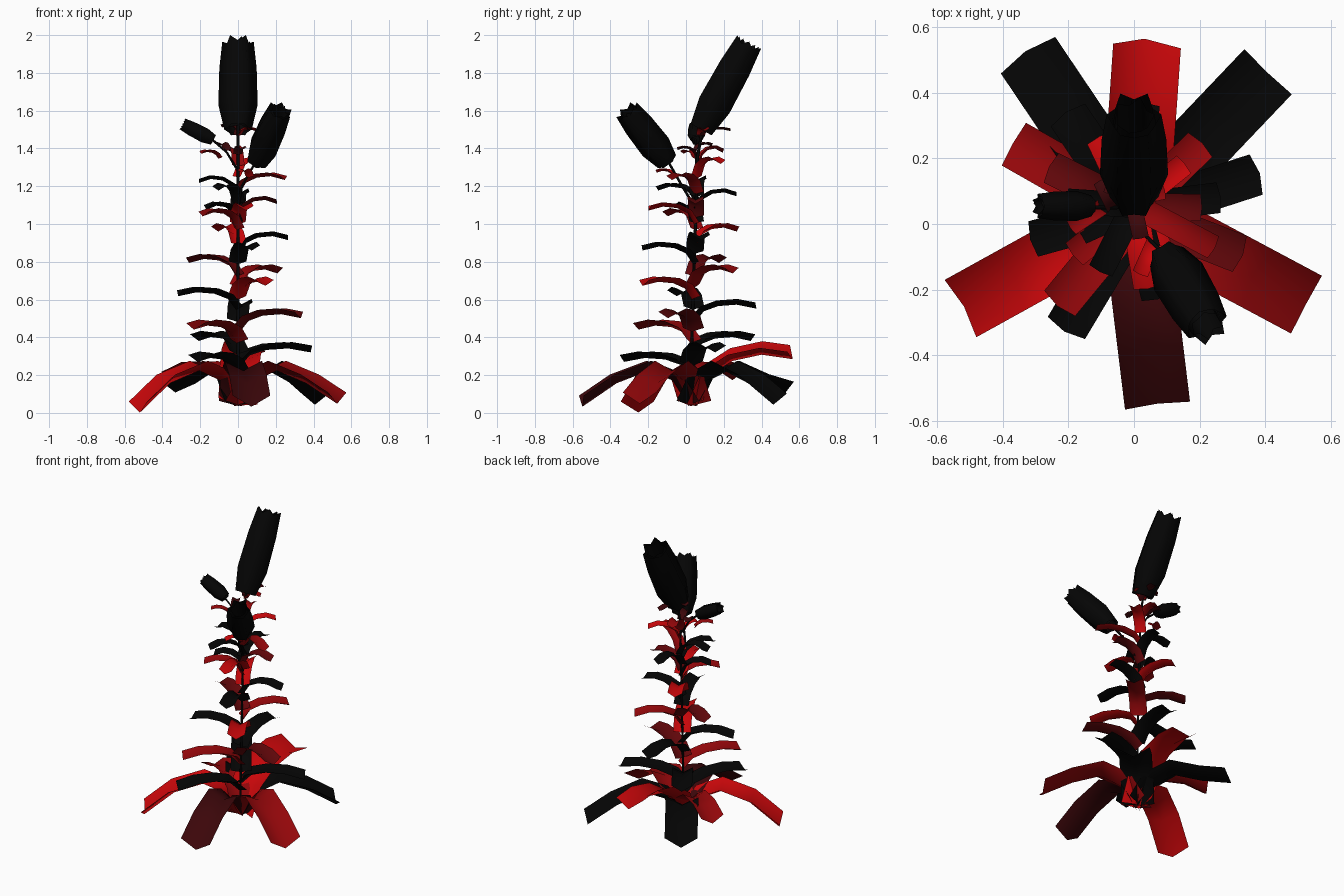
import bpy
import math
from mathutils import Vector

old = bpy.data.objects.get("Cube")
if old:
    bpy.data.objects.remove(old)


def material(name, color):
    m = bpy.data.materials.new(name)
    m.use_nodes = True
    m.diffuse_color = (*color, 1)
    bsdf = m.node_tree.nodes["Principled BSDF"]
    bsdf.inputs["Base Color"].default_value = (*color, 1)
    bsdf.inputs["Roughness"].default_value = 0.8
    return m


BLACK = material("soft black", (0.0014, 0.0014, 0.0014))
RED = material("bright red", (0.58, 0.002, 0.003))
MID = material("deep red", (0.29, 0.002, 0.003))
WINE = material("wine red", (0.12, 0.002, 0.003))
DARK = material("dark maroon", (0.045, 0.002, 0.003))
UP = Vector((0, 0, 1))
STEPS = (0, 0.15, 0.4, 0.72, 1)


def mesh_object(name, verts, faces, mat):
    me = bpy.data.meshes.new(name)
    me.from_pydata(verts, [], faces)
    me.materials.append(mat)
    me.shade_smooth()
    ob = bpy.data.objects.new(name, me)
    bpy.context.collection.objects.link(ob)
    return ob


def strip_faces(rows, start=0):
    """Quads for a strip that is three vertices wide."""
    faces = []
    for i in range(rows - 1):
        for j in range(2):
            a = start + i * 3 + j
            faces.append((a, a + 1, a + 4, a + 3))
    return faces


def leaf(name, base, tip, heights, width, mat, roll=0):
    """Arched strip folded into a gutter, with a slightly pointed tip."""
    flat = Vector((tip[0] - base[0], tip[1] - base[1], 0))
    side = (UP.cross(flat.normalized()) + UP * roll).normalized()
    path = [Vector((base[0], base[1], 0)) + flat * t + UP * h
            for t, h in zip(STEPS, heights)]
    last = len(path) - 1
    verts = []
    for i, p in enumerate(path):
        along = (path[min(i + 1, last)] - path[max(i - 1, 0)]).normalized()
        half = side * width * 0.5
        fold = along.cross(side) * width * 0.13
        point = along * width * 0.14 if i == last else Vector()
        verts += [p - half + fold, p - fold + point, p + half + fold]
    return mesh_object(name, verts, strip_faces(len(path)), mat)


def stem_at(z):
    return Vector((0, 0.02 + 0.03 * z, z))


def tube(name, points, radius, mat):
    cu = bpy.data.curves.new(name, "CURVE")
    cu.dimensions = "3D"
    cu.bevel_depth = radius
    cu.bevel_resolution = 0
    cu.use_fill_caps = True
    sp = cu.splines.new("POLY")
    sp.points.add(len(points) - 1)
    for q, p in zip(sp.points, points):
        q.co = (*p, 1)
    cu.materials.append(mat)
    ob = bpy.data.objects.new(name, cu)
    bpy.context.collection.objects.link(ob)


def bud(name, base, top, radius, mat):
    """Closed flower: two rings of long folded petals with pointed tips."""
    base, top = Vector(base), Vector(top)
    axis = top - base
    u = axis.cross(UP).normalized()
    v = axis.normalized().cross(u)
    profile = ((0, 0.7), (0.28, 1.0), (0.7, 0.95), (1, 0.8))
    verts, faces = [], []
    for ring, count in ((1, 6), (0.75, 5)):
        for k in range(count):
            mid = math.tau * k / count
            start = len(verts)
            for t, r in profile:
                for j in (-1, 0, 1):
                    a = mid + j * math.radians(36)
                    rr = radius * r * ring * (1 if j == 0 else 0.8)
                    drop = 0.06 if j and t == 1 else 0
                    verts.append(base + axis * (t - drop)
                                 + (u * math.cos(a) + v * math.sin(a)) * rr)
            faces += strip_faces(4, start)
    mesh_object(name, verts, faces, mat)


# Large drooping leaves at the foot
foot = (0, 0.035)
for mat, x, y, z in (
        (DARK, 0.07, -0.54, 0.07), (MID, 0.515, -0.24, 0.085),
        (RED, -0.515, -0.25, 0.04), (BLACK, -0.32, 0.51, 0.14),
        (BLACK, 0.4, 0.455, 0.08)):
    leaf("foot_leaf", foot, (x, y), (0.05, 0.19, 0.25, 0.18, z), 0.2, mat)
leaf("raised_foot_leaf", foot, (0.035, 0.54),
     (0.05, 0.22, 0.3, 0.335, 0.315), 0.21, RED, roll=0.17)
leaf("small_foot_leaf", foot, (-0.36, 0.24),
     (0.06, 0.19, 0.255, 0.25, 0.2), 0.15, MID)

# Leaves climbing the stem, narrower with height
climbing = (
    (BLACK, 0.37, 0.15, 0.34), (BLACK, -0.205, -0.315, 0.29),
    (BLACK, -0.2, 0.33, 0.4), (MID, -0.225, -0.24, 0.46),
    (WINE, 0.32, -0.09, 0.52), (BLACK, 0.02, 0.36, 0.57),
    (BLACK, -0.305, -0.045, 0.635), (RED, 0.14, -0.22, 0.69),
    (MID, 0.2, 0.24, 0.755), (WINE, -0.25, 0.17, 0.81),
    (BLACK, 0.07, -0.22, 0.875), (BLACK, 0.255, 0.08, 0.93),
    (RED, -0.1, 0.26, 0.975), (MID, -0.18, -0.09, 1.055),
    (WINE, 0.2, 0.05, 1.12), (RED, 0.04, -0.19, 1.085),
    (BLACK, 0.02, 0.26, 1.16), (BLACK, -0.16, -0.02, 1.09),
    (BLACK, -0.2, 0.07, 1.23), (BLACK, -0.1, -0.14, 1.19),
    (MID, 0.24, -0.07, 1.245), (RED, 0.15, 0.18, 1.33),
    (MID, -0.03, 0.19, 1.39))
for mat, x, y, z in climbing:
    leaf("stem_leaf", stem_at(z), (x, y),
         (z - 0.08, z - 0.02, z + 0.01, z + 0.018, z),
         0.15 - 0.06 * z, mat)

# Short leaves under the buds
for mat, base, tip in (
        (DARK, (0, 0.08), (-0.08, 0.12, 1.52)),
        (MID, (0, 0.08), (0.09, 0.1, 1.5)),
        (DARK, (0, 0.08), (0.03, 0.23, 1.5)),
        (DARK, (0, 0.05), (0.02, -0.04, 1.4)),
        (MID, (-0.1, 0.05), (-0.19, -0.01, 1.38)),
        (DARK, (-0.06, 0.05), (-0.1, 0.13, 1.42)),
        (RED, (0.06, -0.06), (0.02, -0.15, 1.28))):
    z = tip[2]
    leaf("bud_leaf", base, tip, (z - 0.03, z - 0.01, z + 0.004, z + 0.008, z),
         0.05, mat)

# Main stem and side branches
tube("stem", [stem_at(z) for z in (0.06, 0.5, 1, 1.35)] + [(0, 0.09, 1.52)],
     0.008, BLACK)
tube("front_branch", [stem_at(1.08), (0.02, -0.02, 1.2), (0.1, -0.1, 1.34)],
     0.007, BLACK)
tube("side_branch", [stem_at(1.28), (-0.06, 0.05, 1.38), (-0.14, 0.05, 1.45)],
     0.006, BLACK)

# Buds
bud("top_bud", (0, 0.08, 1.5), (0, 0.335, 1.965), 0.104, BLACK)
bud("front_bud", (0.1, -0.1, 1.33), (0.225, -0.315, 1.605), 0.084, BLACK)
bud("side_bud", (-0.13, 0.055, 1.445), (-0.295, 0.055, 1.53), 0.046, BLACK)
